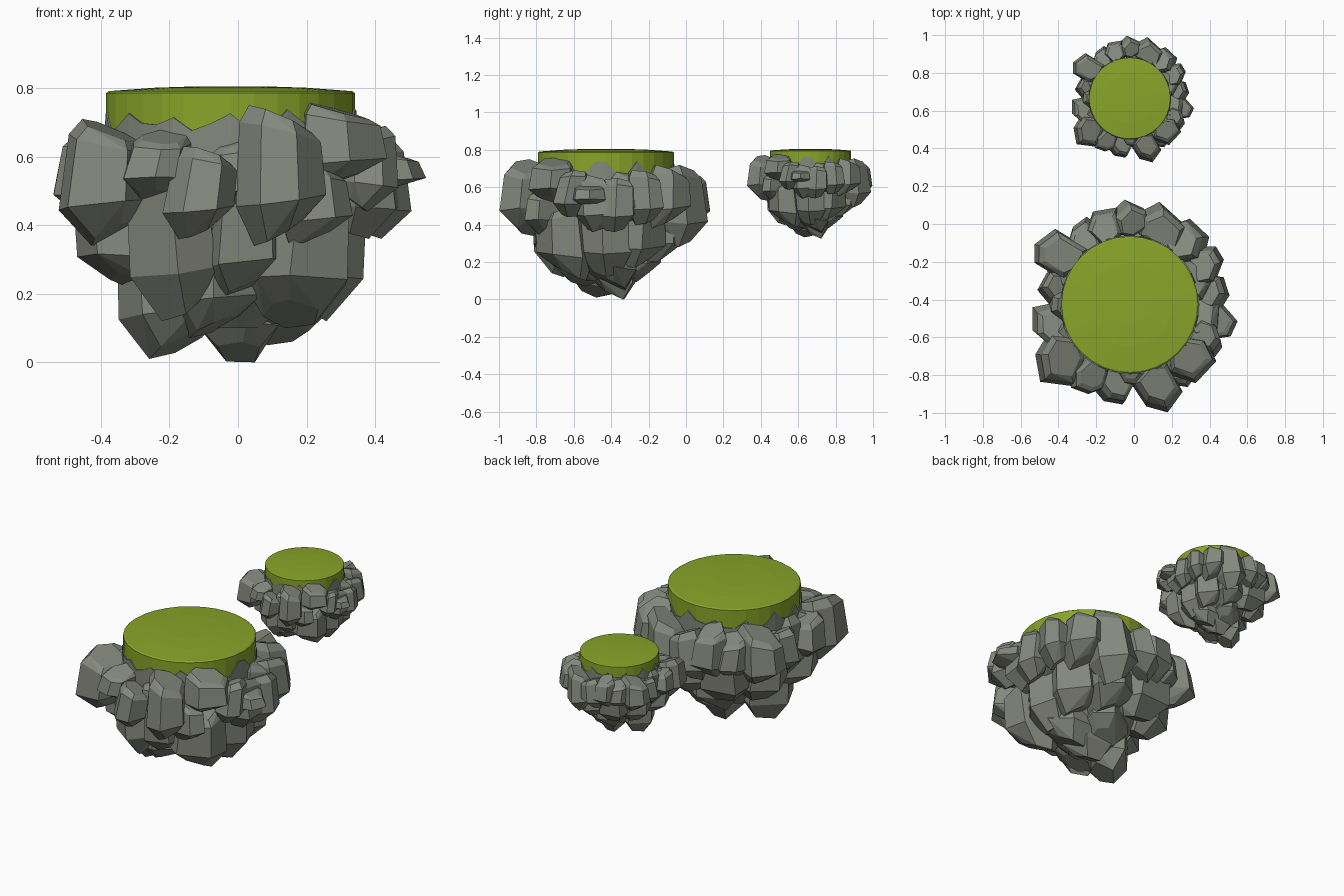
import bpy, bmesh, math, random
from mathutils import Vector

if "Cube" in bpy.data.objects:
    bpy.data.objects.remove(bpy.data.objects["Cube"])

random.seed(5)
CX, CY, TOP = -0.022, -0.428, 0.805        # large island centre and top height


def material(name, rgb):
    m = bpy.data.materials.new(name)
    m.diffuse_color = (*rgb, 1)
    m.use_nodes = True
    m.node_tree.nodes["Principled BSDF"].inputs["Base Color"].default_value = m.diffuse_color
    return m


GREY = material("stone grey", (0.232, 0.247, 0.205))
GREEN = material("grass green", (0.25, 0.375, 0.022))


def finish(bm, name, mat):
    bmesh.ops.recalc_face_normals(bm, faces=bm.faces)
    me = bpy.data.meshes.new(name)
    bm.to_mesh(me)
    bm.free()
    me.materials.append(mat)
    return me


def lathe(bm, profile, sides):
    """Revolve (radius, z) rings; z may be a function of the side index."""
    rings = []
    for r, z in profile:
        rings.append([bm.verts.new((r * math.cos(2 * math.pi * i / sides),
                                    r * math.sin(2 * math.pi * i / sides),
                                    z(i) if callable(z) else z)) for i in range(sides)])
    for a, b in zip(rings, rings[1:]):
        for i in range(sides):
            j = (i + 1) % sides
            bm.faces.new((a[i], a[j], b[j], b[i]))
    return rings


def add_rock(bm, x, y, r, lo, hi, top_in, foot_in, push):
    """Chipped convex chunk; its head and foot lean in towards the island centre."""
    n = random.choice((5, 6, 6, 7))
    start = random.uniform(0, 6.28)
    lines = [(start + 6.283 * (i + random.uniform(-.22, .22)) / n,
              random.uniform(.92, 1.12)) for i in range(n)]
    tilt = random.uniform(0, 6.28)
    pts = []
    for t, k in ((0, .68), (.12, .9), (.72, 1.0), (1, .52)):
        for a, s in lines:
            slope = .10 * (1 + math.cos(a - tilt)) * (1 - 2 * t)
            pts.append(Vector((k * s * math.cos(a), k * s * math.sin(a), t + slope)))
    for ax in range(3):                        # fit to the wanted box
        mn, mx = min(p[ax] for p in pts), max(p[ax] for p in pts)
        for p in pts:
            p[ax] = (p[ax] - mn) / (mx - mn)
    tmp = bmesh.new()
    px, py = (x - CX) * push, (y - CY) * push
    sway = random.uniform(-.12, .12)           # sideways slant around the island
    for p in pts:
        d = p.z - .55
        f = 1 - (top_in * -d / .55 if d < 0 else foot_in * d / .45)
        ox, oy = px * f - py * sway * d, py * f + px * sway * d
        tmp.verts.new((ox + (2 * p.x - 1) * r, oy + (2 * p.y - 1) * r,
                       hi + (lo - hi) * p.z))
    bmesh.ops.convex_hull(tmp, input=tmp.verts)
    loose = [v for v in tmp.verts if not v.link_faces]
    bmesh.ops.delete(tmp, geom=loose, context='VERTS')
    bmesh.ops.dissolve_limit(tmp, angle_limit=math.radians(9),
                             verts=tmp.verts, edges=tmp.edges)
    me = bpy.data.meshes.new("tmp")
    tmp.to_mesh(me)
    tmp.free()
    bm.from_mesh(me)
    bpy.data.meshes.remove(me)


def rocks(name, rows, top_in, foot_in, push=1.0):
    bm = bmesh.new()
    for row in rows:
        add_rock(bm, *row, top_in, foot_in, push)
    return finish(bm, name, GREY)


# Rock rows: x, y, radius, bottom z, top z
UPPER = [
    (-.385, -.16, .135, .36, .71), (-.42, -.35, .095, .40, .66),
    (-.435, -.52, .105, .42, .66), (-.39, -.72, .135, .34, .71),
    (-.24, -.80, .095, .46, .68), (-.11, -.85, .105, .36, .63),
    (.125, -.865, .13, .34, .75), (.31, -.72, .12, .50, .76),
    (.38, -.61, .095, .44, .69), (.45, -.52, .09, .49, .62),
    (.41, -.37, .10, .36, .65), (.38, -.22, .10, .40, .69),
    (.28, -.09, .115, .38, .72), (.14, -.01, .125, .28, .72),
    (-.03, .03, .10, .38, .68), (-.15, -.02, .10, .38, .72),
    (-.25, -.07, .10, .38, .68), (.00, -.77, .09, .40, .68),
    (.23, -.76, .10, .33, .60), (.35, -.48, .12, .36, .67),
    (-.35, -.44, .11, .33, .69), (-.34, -.62, .10, .36, .68),
    (.33, -.30, .11, .38, .70), (-.33, -.26, .11, .34, .69),
]
LOWER = [
    (-.20, -.70, .13, .12, .58), (.02, -.71, .12, .18, .52),
    (.18, -.66, .15, .10, .52), (.24, -.43, .145, .12, .56),
    (.23, -.24, .14, .17, .52), (.06, -.13, .145, .20, .55),
    (-.17, -.15, .145, .22, .55), (-.32, -.30, .145, .21, .55),
    (-.34, -.55, .145, .20, .52),
]
BOTTOM = [
    (-.20, -.47, .155, .01, .42), (.00, -.39, .12, .00, .32),
    (.14, -.42, .155, .05, .42), (-.07, -.58, .14, .07, .42),
    (-.02, -.27, .14, .07, .42),
]

parts = {
    "upper_rocks": rocks("upper_rocks", UPPER, .10, .14, 1.045),
    "lower_rocks": rocks("lower_rocks", LOWER, -.04, .20),
    "bottom_rocks": rocks("bottom_rocks", BOTTOM, -.10, .10),
}

# Stone core with a jagged rim climbing the grass edge
bm = bmesh.new()
jag = [random.uniform(.665, .70) + (.045 if i % 3 == 0 else 0) for i in range(40)]
rings = lathe(bm, [(.10, .10), (.25, .25), (.34, .45), (.368, .60),
                   (.368, lambda i: jag[i]), (.352, lambda i: jag[i])], 40)
bm.faces.new(rings[0])
parts["stone_core"] = finish(bm, "stone_core", GREY)

# Grass cap, gently domed
bm = bmesh.new()
rings = lathe(bm, [(.363, .60), (.363, .785), (.355, .791), (.22, .801), (.10, TOP)], 32)
bm.faces.new(rings[0])
bm.faces.new(rings[-1])
parts["grass_cap"] = finish(bm, "grass_cap", GREEN)

# Large island and its smaller copy behind, tops level
for prefix, y, s in (("large", CY, 1.0), ("small", .665, .595)):
    for name, me in parts.items():
        ob = bpy.data.objects.new(f"{prefix}_island_{name}", me)
        ob.location = (CX, y, TOP * (1 - s))
        ob.scale = (s, s, s)
        bpy.context.collection.objects.link(ob)
